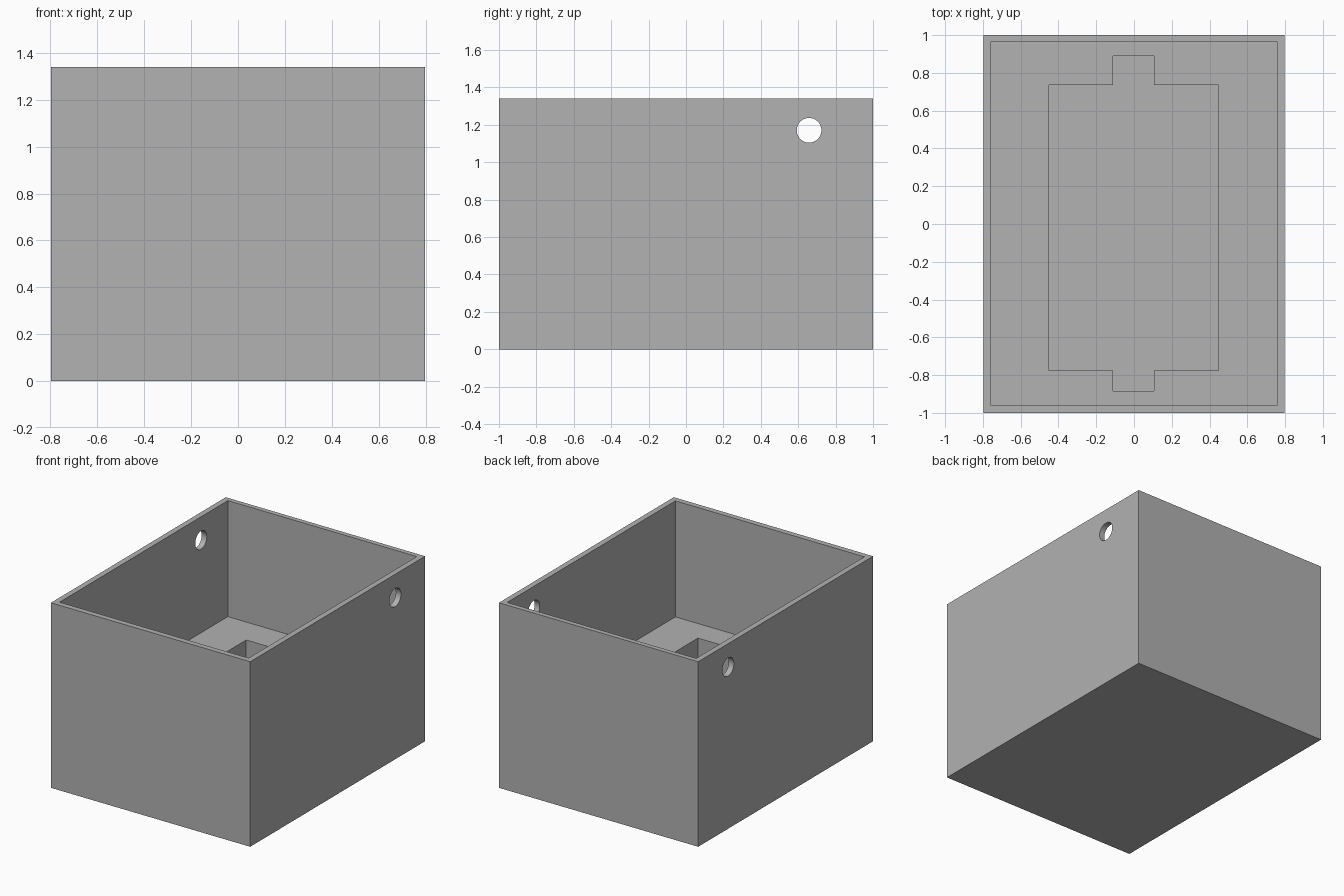
import bpy
import bmesh
from mathutils import Matrix, Vector

cube = bpy.data.objects.get("Cube")
if cube:
    bpy.data.objects.remove(cube, do_unlink=True)

HEIGHT, FLOOR, RECESS_FLOOR = 1.34, 0.5, 0.04
ABOVE = HEIGHT + 0.2

grey = bpy.data.materials.new("light grey")
grey.use_nodes = True
colour = (0.445, 0.445, 0.445, 1)
grey.diffuse_color = colour
grey.node_tree.nodes["Principled BSDF"].inputs["Base Color"].default_value = colour


def add_object(name, bm):
    bmesh.ops.recalc_face_normals(bm, faces=bm.faces)
    mesh = bpy.data.meshes.new(name)
    bm.to_mesh(mesh)
    bm.free()
    mesh.materials.append(grey)
    obj = bpy.data.objects.new(name, mesh)
    bpy.context.collection.objects.link(obj)
    return obj


def prism(name, outline, bottom, top):
    """Extrude a plan outline upwards."""
    bm = bmesh.new()
    face = bm.faces.new([bm.verts.new((x, y, bottom)) for x, y in outline])
    result = bmesh.ops.extrude_face_region(bm, geom=[face])
    verts = [v for v in result["geom"] if isinstance(v, bmesh.types.BMVert)]
    bmesh.ops.translate(bm, verts=verts, vec=Vector((0, 0, top - bottom)))
    return add_object(name, bm)


def rectangle(x0, x1, y0, y1):
    return [(x0, y0), (x1, y0), (x1, y1), (x0, y1)]


def cut(target, cutter):
    """Subtract the cutter, then discard it."""
    cutter.hide_render = True
    mod = target.modifiers.new("cut", "BOOLEAN")
    mod.operation = "DIFFERENCE"
    mod.solver = "EXACT"
    mod.object = cutter
    bpy.context.view_layer.objects.active = target
    bpy.ops.object.modifier_apply(modifier=mod.name)
    bpy.data.objects.remove(cutter, do_unlink=True)


# Outer box
box = prism("open_box", rectangle(-0.798, 0.798, -1, 1), 0, HEIGHT)

# Main cavity above the raised floor
cut(box, prism("cavity_cutter", rectangle(-0.757, 0.757, -0.96, 0.965), FLOOR, ABOVE))

# Recess in the floor, with a notch at each end
left, right, front, back = -0.45, 0.447, -0.775, 0.737
notch_l, notch_r, notch_f, notch_b = -0.11, 0.107, -0.884, 0.89
recess = [(left, front), (notch_l, front), (notch_l, notch_f), (notch_r, notch_f),
          (notch_r, front), (right, front), (right, back), (notch_r, back),
          (notch_r, notch_b), (notch_l, notch_b), (notch_l, back), (left, back)]
cut(box, prism("recess_cutter", recess, RECESS_FLOOR, ABOVE))

# Round hole through both side walls
bm = bmesh.new()
bmesh.ops.create_cone(bm, cap_ends=True, segments=48, radius1=0.066, radius2=0.066, depth=2,
                      matrix=Matrix.Translation((0, 0.658, 1.171)) @ Matrix.Rotation(1.5707963, 4, "Y"))
cut(box, add_object("hole_cutter", bm))

# Smooth hole walls, crisp box edges
bpy.ops.object.select_all(action="DESELECT")
box.select_set(True)
bpy.context.view_layer.objects.active = box
bpy.ops.object.shade_smooth_by_angle()
